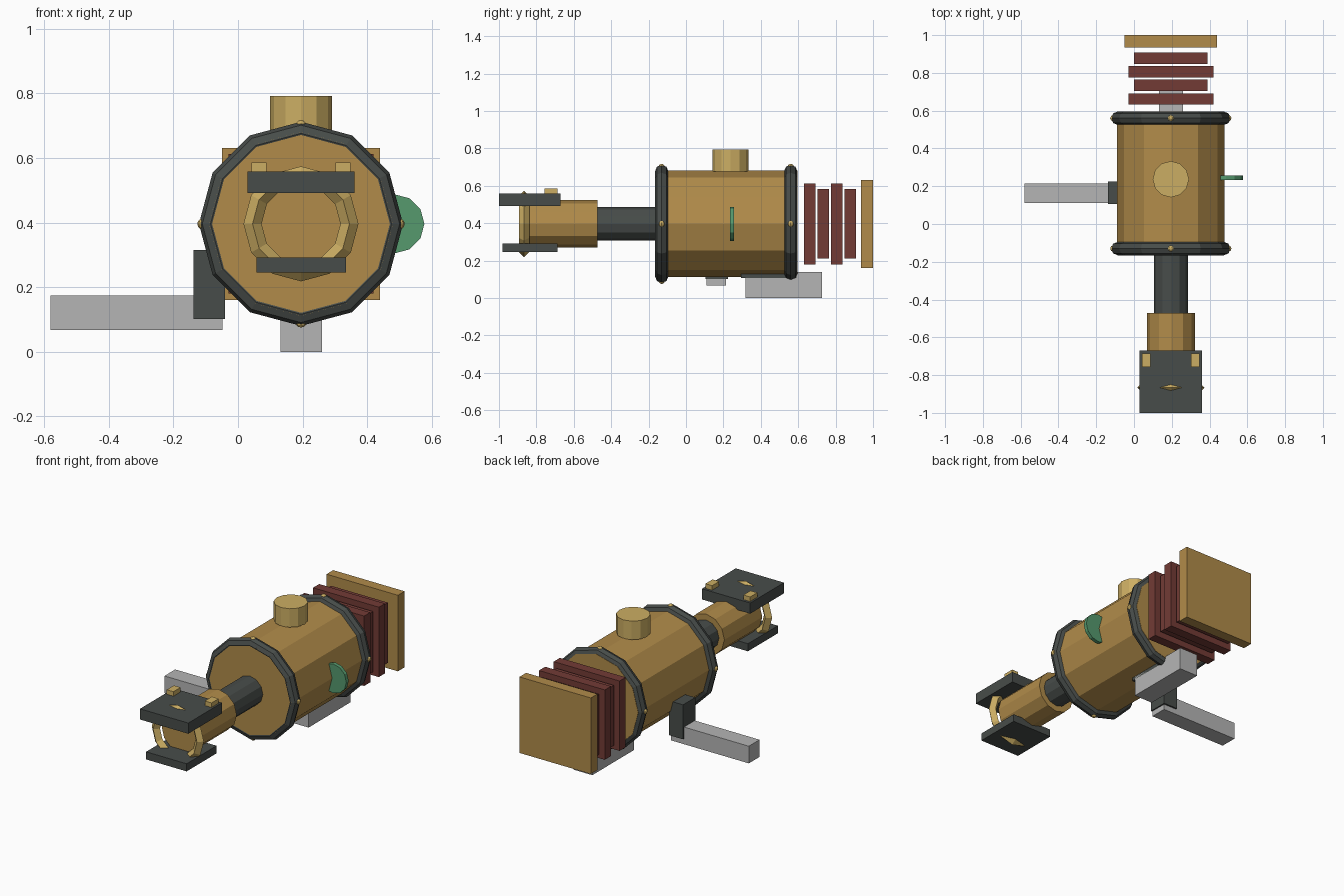
import bpy
import math
from mathutils import Matrix, Vector

if "Cube" in bpy.data.objects:
    bpy.data.objects.remove(bpy.data.objects["Cube"])

CX, CZ = 0.195, 0.396   # long axis of the barrel, running along y


def material(name, rgb):
    m = bpy.data.materials.new(name)
    m.diffuse_color = (*rgb, 1)
    m.use_nodes = True
    m.node_tree.nodes["Principled BSDF"].inputs["Base Color"].default_value = m.diffuse_color
    return m


BRASS = material("brass", (0.44, 0.26, 0.068))
GOLD = material("pale_gold", (0.60, 0.42, 0.125))
IRON = material("dark_iron", (0.064, 0.073, 0.068))
RED = material("bellows_red", (0.17, 0.044, 0.036))
GREEN = material("lens_green", (0.092, 0.32, 0.155))
GREY = material("grey", (0.46, 0.46, 0.46))


def finish(name, mat):
    ob = bpy.context.object
    ob.name = name
    ob.data.materials.append(mat)
    return ob


def box(name, mat, x, y, z):
    """Box from its (min, max) range on each axis."""
    bpy.ops.mesh.primitive_cube_add(size=1)
    ob = finish(name, mat)
    size = Vector((x[1] - x[0], y[1] - y[0], z[1] - z[0]))
    mid = Vector((sum(x), sum(y), sum(z))) / 2
    ob.data.transform(Matrix.Translation(mid) @ Matrix.Diagonal((*size, 1)))
    return ob


def y_cylinder(name, mat, r, y0, y1, x=CX, z=CZ):
    """Twelve-sided cylinder lying along y."""
    bpy.ops.mesh.primitive_cylinder_add(
        vertices=12, radius=r, depth=y1 - y0,
        location=(x, (y0 + y1) / 2, z), rotation=(math.pi / 2, 0, 0))
    return finish(name, mat)


def y_ring(name, mat, major, minor, y, sides):
    """Twelve-sided ring around the long axis."""
    bpy.ops.mesh.primitive_torus_add(
        major_radius=major, minor_radius=minor, major_segments=12,
        minor_segments=sides, location=(CX, y, CZ), rotation=(math.pi / 2, 0, 0))
    return finish(name, mat)


# Main barrel, with a banded rim and four studs at each end
y_cylinder("barrel", BRASS, 0.285, -0.164, 0.596)
for end, y in (("front", -0.13), ("rear", 0.56)):
    y_ring(end + "_rim", IRON, 0.28, 0.036, y, 8)
    for i in range(4):
        a = i * math.pi / 2
        bpy.ops.mesh.primitive_uv_sphere_add(
            segments=8, ring_count=6, radius=0.017,
            location=(CX + 0.304 * math.cos(a), y, CZ + 0.304 * math.sin(a)))
        finish(f"{end}_stud_{i + 1}", GOLD)

# Neck, nozzle and nozzle ring
y_cylinder("neck", IRON, 0.09, -0.48, -0.15)
y_cylinder("nozzle", BRASS, 0.127, -0.842, -0.472)
y_ring("nozzle_ring", GOLD, 0.15, 0.028, -0.866, 4)

# Jaw plates and the sight blocks on the upper one
box("upper_plate", IRON, (0.03, 0.36), (-1.0, -0.67), (0.492, 0.558))
box("lower_plate", IRON, (0.058, 0.335), (-0.98, -0.688), (0.245, 0.292))
for side in (-1, 1):
    mid = CX + side * 0.13
    box("sight_block", GOLD, (mid - 0.023, mid + 0.023), (-0.756, -0.686), (0.55, 0.586))

# Filler cap on top of the barrel
bpy.ops.mesh.primitive_cylinder_add(vertices=12, radius=0.096, depth=0.115,
                                    location=(CX, 0.237, 0.735))
finish("filler_cap", GOLD)

# Green lens fin on the right side
y_cylinder("lens", GREEN, 0.091, 0.234, 0.257, x=0.486)

# Bellows: alternating wide and narrow pleats, then the end plate
for i in range(4):
    hx, hz = ((0.225, 0.216), (0.195, 0.186))[i % 2]
    y = 0.632 + i * 0.072
    box(f"bellows_pleat_{i + 1}", RED, (CX - hx, CX + hx), (y, y + 0.06), (CZ - hz, CZ + hz))
box("end_plate", BRASS, (CX - 0.244, CX + 0.244), (0.935, 1.0), (0.16, 0.63))

# Rear grip hanging from its mount
box("grip_mount", IRON, (0.13, 0.26), (0.295, 0.59), (0.108, 0.2))
box("grip", GREY, (0.132, 0.26), (0.318, 0.727), (0.0, 0.14))

# Side handle on its bracket
box("handle_bracket", IRON, (-0.137, -0.04), (0.105, 0.225), (0.102, 0.315))
box("side_handle", GREY, (-0.58, -0.048), (0.11, 0.215), (0.068, 0.174))
